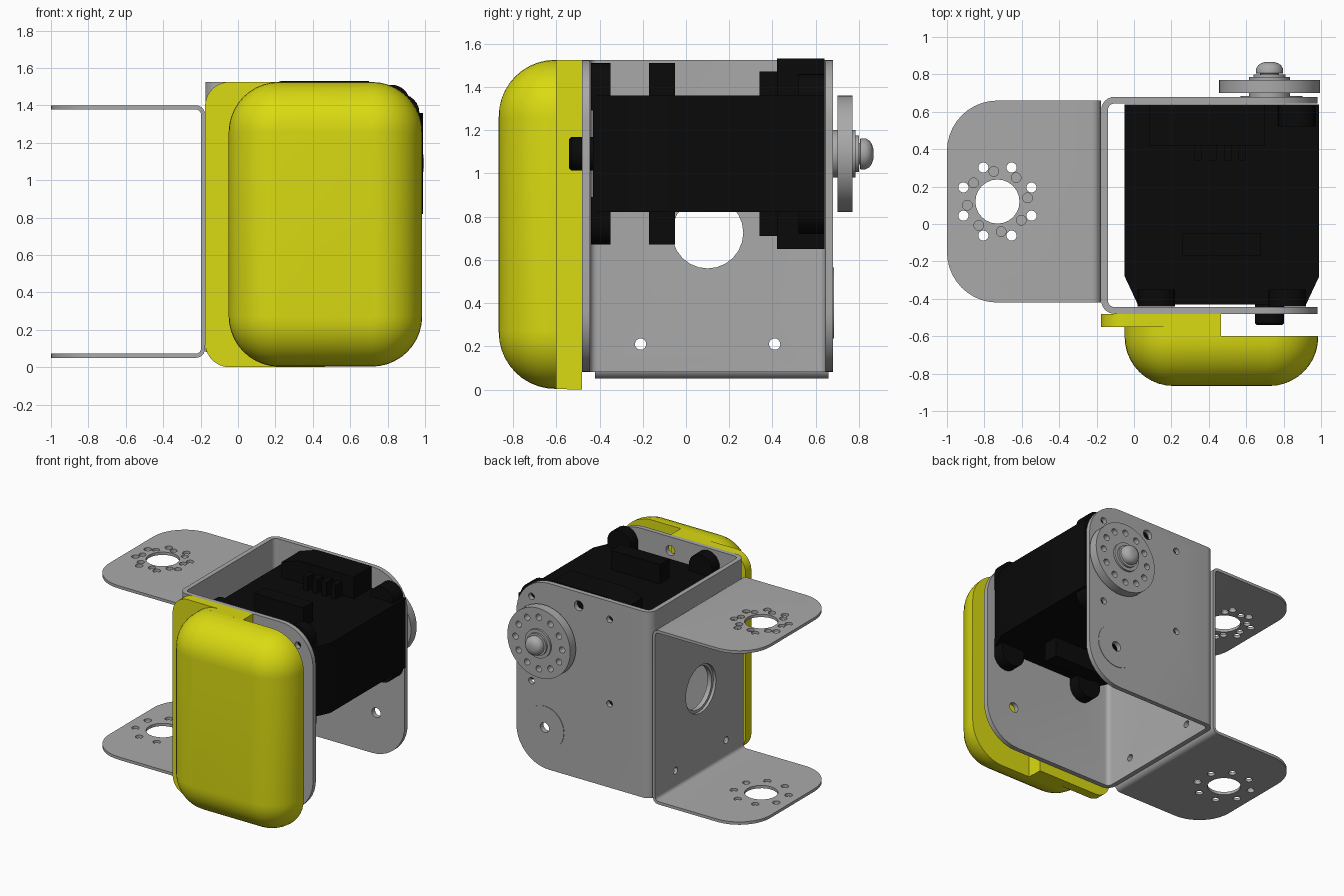
import bpy, bmesh, math
from math import sin, cos, pi

if "Cube" in bpy.data.objects:
    bpy.data.objects.remove(bpy.data.objects["Cube"])


def material(name, rgb):
    m = bpy.data.materials.new(name)
    m.diffuse_color = (*rgb, 1)
    m.use_nodes = True
    m.node_tree.nodes["Principled BSDF"].inputs["Base Color"].default_value = m.diffuse_color
    return m


GREY = material("grey metal", (0.40, 0.40, 0.40))
BLACK = material("black plastic", (0.003, 0.003, 0.003))
YELLOW = material("yellow plastic", (0.70, 0.70, 0.006))


def place(p, axis, c):
    a, b = p
    return {'x': (c, a, b), 'y': (a, c, b), 'z': (a, b, c)}[axis]


def loft(name, rings, mat):
    """Skin a stack of equal-length closed rings and cap both ends."""
    bm = bmesh.new()
    loops = [[bm.verts.new(p) for p in r] for r in rings]
    n = len(rings[0])
    for lo, hi in zip(loops, loops[1:]):
        for i in range(n):
            j = (i + 1) % n
            bm.faces.new((lo[i], lo[j], hi[j], hi[i]))
    bm.faces.new(loops[0])
    bm.faces.new(loops[-1])
    bmesh.ops.recalc_face_normals(bm, faces=bm.faces)
    me = bpy.data.meshes.new(name)
    bm.to_mesh(me)
    bm.free()
    ob = bpy.data.objects.new(name, me)
    bpy.context.collection.objects.link(ob)
    me.materials.append(mat)
    return ob


def prism(name, pts, axis, lo, hi, mat):
    return loft(name, [[place(p, axis, c) for p in pts] for c in (lo, hi)], mat)


def circle(a, b, r, n=24):
    return [(a + r * cos(2 * pi * i / n), b + r * sin(2 * pi * i / n)) for i in range(n)]


def rounded(a0, a1, b0, b1, radii, n=10):
    """Rounded rectangle; radii for low-low, high-low, high-high, low-high."""
    pts = []
    for k, (a, b, sa, sb) in enumerate(((a0, b0, 1, 1), (a1, b0, -1, 1), (a1, b1, -1, -1), (a0, b1, 1, -1))):
        r = radii[k]
        if r == 0:
            pts.append((a, b))
            continue
        for i in range(n + 1):
            t = pi + k * pi / 2 + i * pi / 2 / n
            pts.append((a + sa * r + r * cos(t), b + sb * r + r * sin(t)))
    return pts


def box(name, x0, x1, y0, y1, z0, z1, mat):
    return prism(name, [(x0, y0), (x1, y0), (x1, y1), (x0, y1)], 'z', z0, z1, mat)


def lathe(name, cx, cz, profile, mat, n=40):
    """Revolve (y, radius) pairs about an axis along y."""
    return loft(name, [[place(p, 'y', y) for p in circle(cx, cz, r, n)] for y, r in profile], mat)


def cut(ob, cutters, op='DIFFERENCE'):
    for c in cutters:
        m = ob.modifiers.new("cut", 'BOOLEAN')
        m.operation, m.object, m.solver = op, c, 'EXACT'
    me = bpy.data.meshes.new_from_object(ob.evaluated_get(bpy.context.evaluated_depsgraph_get()))
    ob.modifiers.clear()
    ob.data = me
    for c in cutters:
        bpy.data.objects.remove(c)


def hole(a, b, r, axis, lo, hi):
    return prism("hole_cutter", circle(a, b, r), axis, lo, hi, GREY)


def channel(open_a, web_a, b0, b1, t, r):
    """Bent sheet outline: web at web_a, two flanges running to open_a."""
    s = 1 if open_a > web_a else -1
    n = 6
    outer, inner = [], []
    for lst, rad in ((outer, r), (inner, r - t)):
        for k, cb in ((0, b0 + r), (1, b1 - r)):
            for i in range(n + 1):
                u = pi / 2 * i / n
                ca = -sin(u) if k == 0 else -cos(u)
                cbb = -cos(u) if k == 0 else sin(u)
                lst.append((web_a + s * (r + rad * ca), cb + rad * cbb))
    return ([(open_a, b0)] + outer + [(open_a, b1), (open_a, b1 - t)]
            + inner[::-1] + [(open_a, b0 + t)])


# Main bracket holding the motor
SX, SZ = 0.725, 1.09
main = prism("main_bracket", channel(0.98, -0.175, -0.48, 0.68, 0.036, 0.07), 'z', 0.08, 1.525, GREY)
cut(main, [prism("corner_cutter", rounded(-0.5, 0.98, 0.08, 1.525, (0, 0.28, 0.28, 0)), 'y', -1, 1, GREY)], 'INTERSECT')
cut(main, [hole(x, z, r, 'y', -1, 1) for x, z, r in (
    (0.18, 1.385, 0.025), (0.18, 0.73, 0.025), (0.85, 1.385, 0.025), (0.85, 0.73, 0.025),
    (0.445, 1.42, 0.038), (0.735, 0.40, 0.038))]
    + [hole(0.1, 0.725, 0.165, 'x', -0.4, 0.1)]
    + [hole(y, 0.21, 0.026, 'x', -0.4, 0.1) for y in (-0.21, 0.41)])

# Raised washer ring on the back flange
ring = prism("flange_ring", circle(0.735, 0.40, 0.165, 40), 'y', 0.675, 0.684, GREY)
cut(ring, [hole(0.735, 0.40, 0.038, 'y', 0.5, 0.8)])

# Side bracket opening to the left
side = prism("side_bracket", channel(-1, -0.176, 0.05, 1.40, 0.022, 0.05), 'y', -0.42, 0.66, GREY)
cut(side, [prism("corner_cutter", rounded(-1, 0.2, -0.42, 0.66, (0.27, 0, 0, 0.27)), 'z', -1, 3, GREY)], 'INTERSECT')
HX, HY = -0.73, 0.12
cutters = [hole(HX, HY, 0.118, 'z', -1, 3), hole(0.1, 0.725, 0.185, 'x', -0.4, 0.1)]
cutters += [hole(y, 0.21, 0.026, 'x', -0.4, 0.1) for y in (-0.21, 0.41)]
for k in range(8):
    t = pi / 8 + k * pi / 4
    cutters.append(hole(HX + 0.197 * cos(t), HY + 0.197 * sin(t), 0.027, 'z', -1, 3))
    t = math.radians(7) + k * pi / 4
    cutters.append(hole(HX + 0.162 * cos(t), HY + 0.162 * sin(t), 0.026, 'z', 1, 3))
cut(side, cutters)

# Output wheel, hub and bolt
wheel = lathe("output_wheel", SX, SZ, [(0.70, 0.27), (0.77, 0.27)], GREY, 48)
cut(wheel, [hole(SX + 0.2 * cos(k * pi / 6), SZ + 0.2 * sin(k * pi / 6), 0.024, 'y', 0.6, 0.9) for k in range(12)])
lathe("wheel_hub", SX, SZ, [(0.65, 0.11), (0.785, 0.11), (0.785, 0.085), (0.80, 0.085)], GREY)
lathe("hub_bolt", SX, SZ, [(0.78, 0.05), (0.805, 0.05), (0.806, 0.072), (0.83, 0.072),
                           (0.848, 0.062), (0.86, 0.045), (0.866, 0.025)], GREY)

# Motor body
prism("motor_body", [(-0.05, 0.64), (0.99, 0.64), (0.99, -0.28), (0.92, -0.43), (0.02, -0.43), (-0.05, -0.28)],
      'z', 0.82, 1.36, BLACK)
lathe("motor_rear_shaft", SX, SZ, [(-0.42, 0.078), (-0.53, 0.078), (-0.54, 0.068)], BLACK)

# Motor details, mirrored above and below the shaft height
for side_name, s in (("top", 1), ("bottom", -1)):
    def z(h):
        return SZ + s * h
    for i, x in enumerate((0.12, 0.82)):
        prism(f"motor_ear_{side_name}_{i}",
              [(x - 0.1, z(0.2))] + [(x - 0.1 * cos(pi * k / 14), z(0.32 + 0.1 * sin(pi * k / 14))) for k in range(15)]
              + [(x + 0.1, z(0.2))], 'y', -0.44, -0.35, BLACK)
    prism(f"motor_bridge_{side_name}", [(0.26, z(0.2)), (0.26, z(0.42)), (0.68, z(0.42)), (0.68, z(0.2))],
          'y', -0.17, -0.05, BLACK)
    prism(f"connector_{side_name}", [(0.08, z(0.2)), (0.08, z(0.39)), (0.23, z(0.44)), (0.70, z(0.44)), (0.70, z(0.2))],
          'y', 0.42, 0.64, BLACK)
    for k in range(4):
        x = 0.34 + k * 0.08
        box(f"connector_pin_{side_name}_{k}", x - 0.02, x + 0.02, 0.34, 0.43, *sorted((z(0.25), z(0.38))), BLACK)
    prism(f"motor_boss_{side_name}", circle(0.87, z(0.27), 0.10), 'y', 0.52, 0.64, BLACK)

# Yellow cover: rounded shell, mounting plate and spacer
R = 0.262
rings = [rounded(-0.05, 0.985, 0.003, 1.525, (0.27,) * 4)]
ys = [-0.60]
for i in range(11):
    t = pi / 2 * i / 10
    d = R * (1 - cos(t))
    ys.append(-0.604 - R * sin(t))
    rings.append(rounded(-0.05 + d, 0.985 - d, 0.003 + d, 1.525 - d, (0.27 - d,) * 4))
loft("cover_shell", [[place(p, 'y', y) for p in r] for y, r in zip(ys, rings)], YELLOW)
prism("cover_plate", rounded(-0.176, 0.465, 0, 1.525, (0.13, 0, 0, 0.13)), 'y', -0.55, -0.48, YELLOW)
prism("cover_spacer", rounded(-0.05, 0.465, 0.003, 1.525, (0.27, 0, 0, 0.27)), 'y', -0.605, -0.481, YELLOW)

# Smooth shading with sharp edges kept
bpy.ops.object.select_all(action='DESELECT')
for ob in bpy.context.scene.objects:
    ob.select_set(True)
    bpy.context.view_layer.objects.active = ob
bpy.ops.object.shade_smooth_by_angle(angle=math.radians(35))
